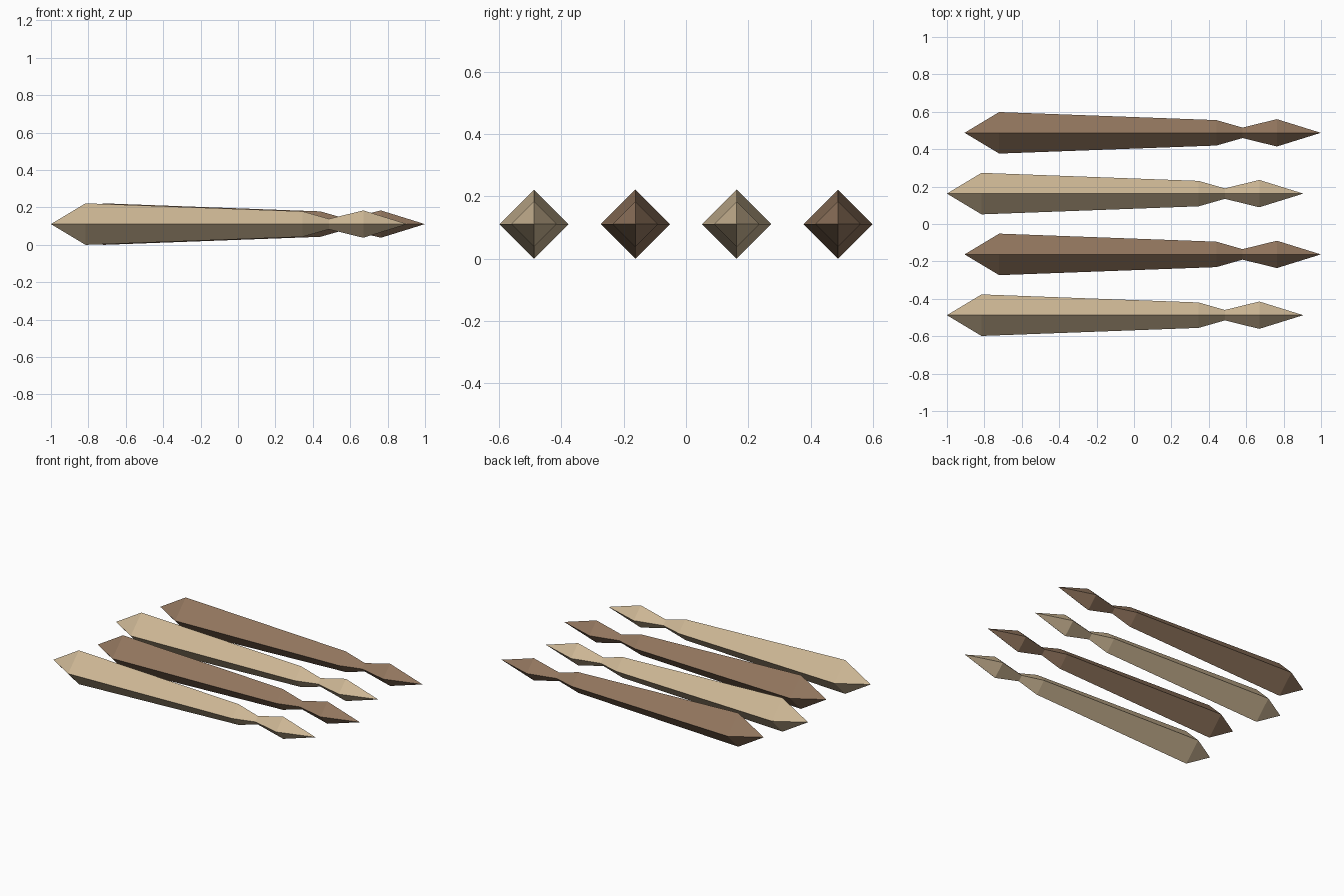
import bpy
import bmesh
from math import cos, sin, pi

cube = bpy.data.objects.get("Cube")
if cube:
    bpy.data.objects.remove(cube, do_unlink=True)


def make_material(name, colour):
    mat = bpy.data.materials.new(name)
    mat.use_nodes = True
    mat.diffuse_color = colour
    mat.node_tree.nodes["Principled BSDF"].inputs["Base Color"].default_value = colour
    return mat


light_wood = make_material("light_wood", (0.61, 0.474, 0.30, 1))
dark_wood = make_material("dark_wood", (0.287, 0.181, 0.112, 1))

# Stake profile: position along x and radius, from blunt tip to sharp tip
TAIL, HEAD = -1.0, 0.905
RINGS = [(-0.815, 0.111), (0.346, 0.068), (0.486, 0.028), (0.67, 0.073)]
SIDES = 4


def make_stake(name, location, material):
    """Four-sided spindle with a pointed end, a waist and a spear-like tip."""
    bm = bmesh.new()
    rings = [[bm.verts.new((x, r * cos(2 * pi * i / SIDES), r * sin(2 * pi * i / SIDES)))
              for i in range(SIDES)] for x, r in RINGS]
    tail = bm.verts.new((TAIL, 0, 0))
    head = bm.verts.new((HEAD, 0, 0))
    for i in range(SIDES):
        j = (i + 1) % SIDES
        bm.faces.new((tail, rings[0][i], rings[0][j]))
        bm.faces.new((head, rings[-1][j], rings[-1][i]))
        for a, b in zip(rings, rings[1:]):
            bm.faces.new((a[i], b[i], b[j], a[j]))
    bmesh.ops.recalc_face_normals(bm, faces=bm.faces)
    mesh = bpy.data.meshes.new(name)
    bm.to_mesh(mesh)
    bm.free()
    mesh.materials.append(material)
    obj = bpy.data.objects.new(name, mesh)
    obj.location = location
    bpy.context.collection.objects.link(obj)


# Row of four stakes, alternating colour and staggered along x
for n in range(4):
    dark = n % 2 == 1
    make_stake(f"{'dark' if dark else 'light'}_stake_{n // 2 + 1}",
               (0.094 if dark else 0, (n - 1.5) * 0.325, 0.111),
               dark_wood if dark else light_wood)
